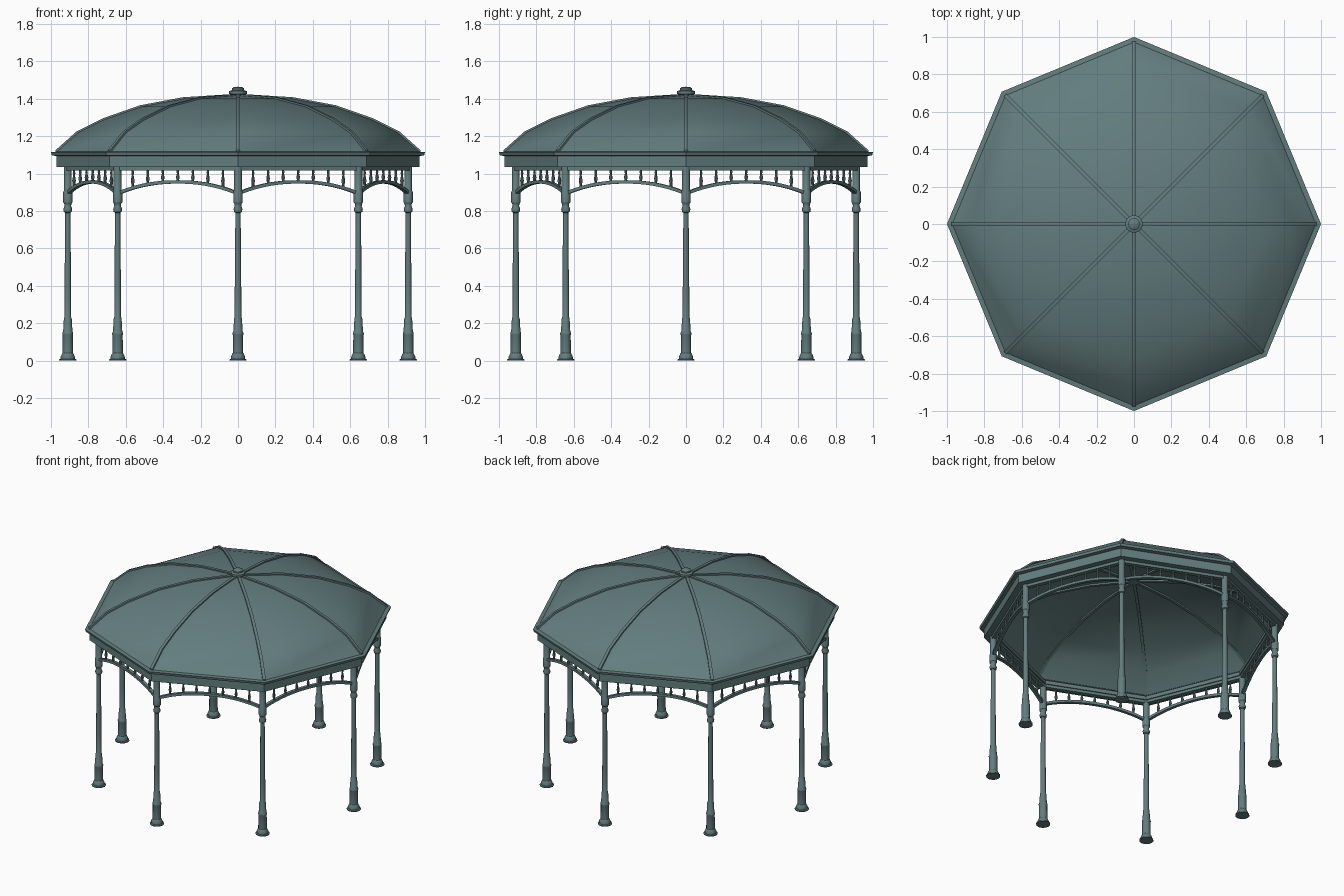
import bpy, bmesh, math
from mathutils import Vector, Matrix

if "Cube" in bpy.data.objects:
    bpy.data.objects.remove(bpy.data.objects["Cube"])

mat = bpy.data.materials.new("verdigris green")
mat.diffuse_color = (0.125, 0.205, 0.21, 1)
mat.use_nodes = True
mat.node_tree.nodes["Principled BSDF"].inputs["Base Color"].default_value = mat.diffuse_color


def finish(name, bm, smooth=None):
    bmesh.ops.recalc_face_normals(bm, faces=bm.faces)
    me = bpy.data.meshes.new(name)
    bm.to_mesh(me)
    bm.free()
    ob = bpy.data.objects.new(name, me)
    bpy.context.collection.objects.link(ob)
    me.materials.append(mat)
    if smooth:
        bpy.ops.object.select_all(action='DESELECT')
        ob.select_set(True)
        bpy.context.view_layer.objects.active = ob
        bpy.ops.object.shade_smooth_by_angle(angle=math.radians(smooth))
    return ob


def lathe(bm, profile, n, centre=(0, 0, 0), closed=False):
    """Spin (radius, z) points into an n-sided solid; closed makes a ring."""
    c = Vector(centre)
    rings = []
    for r, z in profile:
        if r < 1e-5:
            rings.append([bm.verts.new(c + Vector((0, 0, z)))] * n)
        else:
            rings.append([bm.verts.new(c + Vector((r * math.cos(k * math.tau / n),
                          r * math.sin(k * math.tau / n), z))) for k in range(n)])
    pairs = list(zip(rings, rings[1:]))
    if closed:
        pairs.append((rings[-1], rings[0]))
    for a, b in pairs:
        for k in range(n):
            j = (k + 1) % n
            vs = list(dict.fromkeys((a[k], a[j], b[j], b[k])))
            if len(vs) > 2:
                bm.faces.new(vs)
    if not closed:
        for ring in (rings[0], rings[-1]):
            if len(set(ring)) > 2:
                bm.faces.new(ring)


def sweep(bm, sections):
    """Join a list of equal cross-sections into a capped bar."""
    rows = [[bm.verts.new(p) for p in s] for s in sections]
    m = len(rows[0])
    for a, b in zip(rows, rows[1:]):
        for i in range(m):
            j = (i + 1) % m
            bm.faces.new((a[i], a[j], b[j], b[i]))
    bm.faces.new(rows[0])
    bm.faces.new(rows[-1])


# domed roof shell, eight sided and open underneath
dome = [(0.982, 1.108), (0.86, 1.217), (0.72, 1.287), (0.52, 1.357), (0.29, 1.40), (0, 1.418)]
bm = bmesh.new()
lathe(bm, dome + [(r * 0.99, z - 0.008) for r, z in reversed(dome)], 8, closed=True)
finish("roof_dome", bm, 21)

# ribs over the roof corners
bm = bmesh.new()
for k in range(8):
    rot = Matrix.Rotation(k * math.tau / 8, 3, 'Z')
    secs = []
    for r, z in [(0.972, 1.117)] + dome[1:]:
        w = 0.010
        secs.append([rot @ Vector(p) for p in ((r, -w, z - 0.02), (r, w, z - 0.02),
                                               (r + 0.003, w, z + 0.008), (r + 0.003, -w, z + 0.008))])
    sweep(bm, secs)
finish("roof_ribs", bm, 25)

# eaves lip, fascia and lower beam
for name, prof in (
    ("eaves_lip", [(1.0, 1.114), (0.995, 1.097), (0.965, 1.092), (0.94, 1.095), (0.972, 1.117)]),
    ("fascia", [(0.97, 1.098), (0.97, 1.034), (0.885, 1.034), (0.885, 1.06), (0.94, 1.098)]),
    ("lower_beam", [(0.925, 1.036), (0.925, 1.015), (0.893, 1.015), (0.893, 1.036)]),
):
    bm = bmesh.new()
    lathe(bm, prof, 8, closed=True)
    finish(name, bm)

# roof cap
bm = bmesh.new()
lathe(bm, [(0.03, 1.395), (0.035, 1.42), (0.047, 1.426), (0.047, 1.44), (0.032, 1.446),
           (0.032, 1.456), (0.02, 1.463), (0, 1.464)], 16)
finish("roof_cap", bm, 35)

# turned columns
column = [(0.046, 0), (0.046, 0.006), (0.038, 0.009), (0.038, 0.02), (0.031, 0.036), (0.028, 0.04),
          (0.027, 0.135), (0.029, 0.14), (0.029, 0.148), (0.025, 0.155), (0.021, 0.225),
          (0.018, 0.232), (0.0175, 0.38), (0.014, 0.79), (0.021, 0.795), (0.024, 0.81),
          (0.018, 0.825), (0.019, 0.838), (0.025, 0.846), (0.025, 0.90), (0.021, 0.908),
          (0.021, 1.04)]
R = 0.91
for k in range(8):
    a = k * math.tau / 8
    bm = bmesh.new()
    lathe(bm, column, 12, (R * math.cos(a), R * math.sin(a), 0))
    finish(f"column_{k + 1}", bm, 35)

# arched brackets and spindles in each bay
arches, spindles = bmesh.new(), bmesh.new()


def arch_z(t):
    return 0.893 + 0.062 * (1 - abs(2 * t - 1) ** 2.2)


for k in range(8):
    a, b = (Vector((R * math.cos(q * math.tau / 8), R * math.sin(q * math.tau / 8), 0)) for q in (k, k + 1))
    out = (a + b).normalized() * 0.011
    secs = []
    for i in range(17):
        t = 0.02 + 0.96 * i / 16
        p, z = a.lerp(b, t), arch_z(t)
        secs.append([p + s * out + Vector((0, 0, z + h)) for s, h in ((-1, -.009), (1, -.009), (1, .009), (-1, .009))])
    sweep(arches, secs)
    for i in range(1, 8):
        t = i / 8
        z0, z1 = arch_z(t), 1.02
        h = z1 - z0
        lathe(spindles, [(0.007, z0), (0.007, z0 + 0.2 * h), (0.010, z0 + 0.4 * h),
                         (0.005, z0 + 0.7 * h), (0.007, z0 + 0.8 * h), (0.005, z1)], 8, a.lerp(b, t))
finish("bay_arches", arches, 30)
finish("bay_spindles", spindles, 40)
